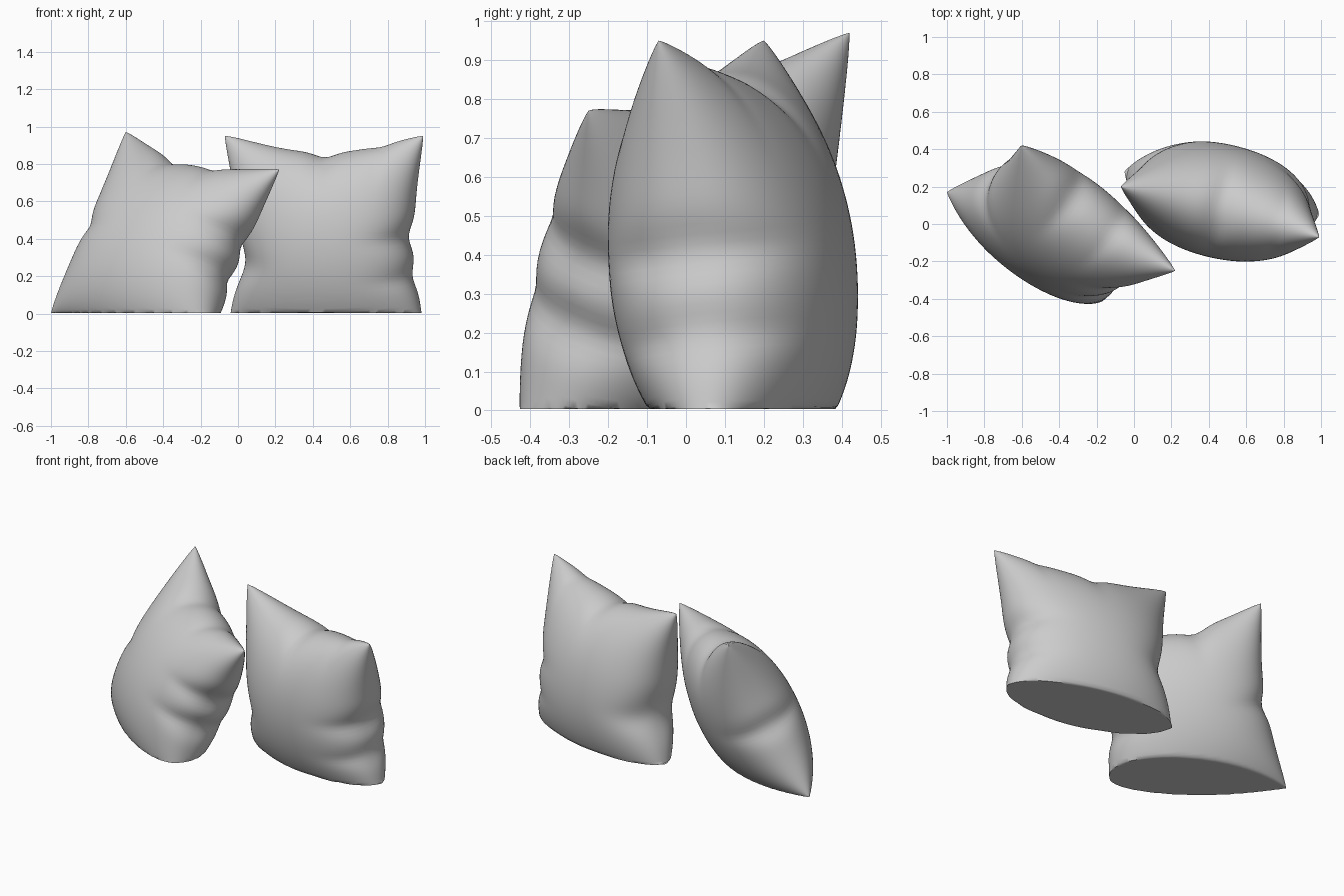
import bpy
import bmesh
import math
from mathutils import Vector

cube = bpy.data.objects.get("Cube")
if cube:
    bpy.data.objects.remove(cube, do_unlink=True)

fabric = bpy.data.materials.new("grey fabric")
fabric.use_nodes = True
GREY = (0.6, 0.6, 0.6, 1.0)
fabric.diffuse_color = GREY
fabric.node_tree.nodes["Principled BSDF"].inputs["Base Color"].default_value = GREY

N = 64          # grid steps across a cushion
FLOOR = 0.004


def bump(t, centre, width):
    return math.exp(-((t - centre) / width) ** 2)


def cushion(name, corners, thickness, sag, pull, folds):
    """Two bulging sheets joined at the seam, settled onto the floor.
    corners: bottom left, bottom right, top right, top left
    sag: how much fuller the lower half is
    pull: how far the left, right, bottom and top seams bow inwards
    folds: (side, place along the seam, width, depth)"""
    bl, br, tr, tl = [Vector(c) for c in corners]
    normal = ((br + tr - bl - tl).cross(tl + tr - bl - br)).normalized()
    sides = dict(zip(("left", "right", "bottom", "top"), pull))

    def bow(side, t):
        ends = max(0, 1 - t * t) ** 1.4
        k = sides[side]
        for s, place, width, depth in folds:
            if s == side:
                k += depth * bump(t, place, width)
        return k * ends

    def point(u, v, sheet):
        side_u = "right" if u > 0 else "left"
        side_v = "top" if v > 0 else "bottom"
        # seams bow inwards between the corners
        a = u - u * abs(u) * bow(side_u, v)
        b = v - v * abs(v) * bow(side_v, u)
        p = (bl * (1 - a) * (1 - b) + br * (1 + a) * (1 - b)
             + tr * (1 + a) * (1 + b) + tl * (1 - a) * (1 + b)) / 4
        # puffed filling, dented by folds near the seams
        h = thickness * max(0, 1 - u * u) ** 0.46 * max(0, 1 - v * v) ** 0.5
        h *= 1 - sag * v
        for s, place, width, depth in folds:
            t = v if s in ("left", "right") else u
            across = {"left": -u, "right": u, "bottom": -v, "top": v}[s]
            h *= 1 - 2 * depth * max(0, across) ** 5 * bump(t, place, width * 0.45)
        p += normal * h * sheet
        p.z = max(p.z, FLOOR)
        return p

    # closer spacing near the seams
    steps = [math.sin(math.pi * (i / N - 0.5)) for i in range(N + 1)]
    bm = bmesh.new()
    for sheet in (1, -1):
        rows = [[bm.verts.new(point(u, v, sheet)) for u in steps] for v in steps]
        for j in range(N):
            for i in range(N):
                bm.faces.new((rows[j][i], rows[j][i + 1],
                              rows[j + 1][i + 1], rows[j + 1][i]))
    bmesh.ops.remove_doubles(bm, verts=bm.verts, dist=0.0002)
    bmesh.ops.recalc_face_normals(bm, faces=bm.faces)
    mesh = bpy.data.meshes.new(name)
    bm.to_mesh(mesh)
    bm.free()
    mesh.materials.append(fabric)
    obj = bpy.data.objects.new(name, mesh)
    bpy.context.collection.objects.link(obj)
    bpy.ops.object.select_all(action="DESELECT")
    obj.select_set(True)
    bpy.context.view_layer.objects.active = obj
    bpy.ops.object.shade_smooth_by_angle(angle=math.radians(50))
    return obj


# upright cushion
cushion("upright_cushion",
        [(-0.05, 0.28, -0.1), (0.99, 0.05, -0.1), (0.99, -0.07, 0.95), (-0.07, 0.20, 0.95)],
        0.30, 0.14, (0.12, 0.10, -0.1, 0.17),
        [("left", -0.3, 0.28, 0.10), ("right", -0.04, 0.16, 0.06),
         ("right", -0.45, 0.16, 0.06), ("top", 0.0, 0.14, 0.05),
         ("top", 0.6, 0.12, 0.03)])

# cushion leaning back on one corner
cushion("leaning_cushion",
        [(-1.0, 0.17, 0.0), (-0.17, -0.41, -0.16), (0.22, -0.25, 0.77), (-0.60, 0.42, 0.97)],
        0.28, 0.14, (0.10, 0.11, -0.08, 0.18),
        [("right", 0.17, 0.16, 0.07), ("right", -0.22, 0.15, 0.07),
         ("top", -0.25, 0.16, 0.06), ("top", 0.3, 0.12, 0.03),
         ("left", -0.1, 0.14, 0.05)])
